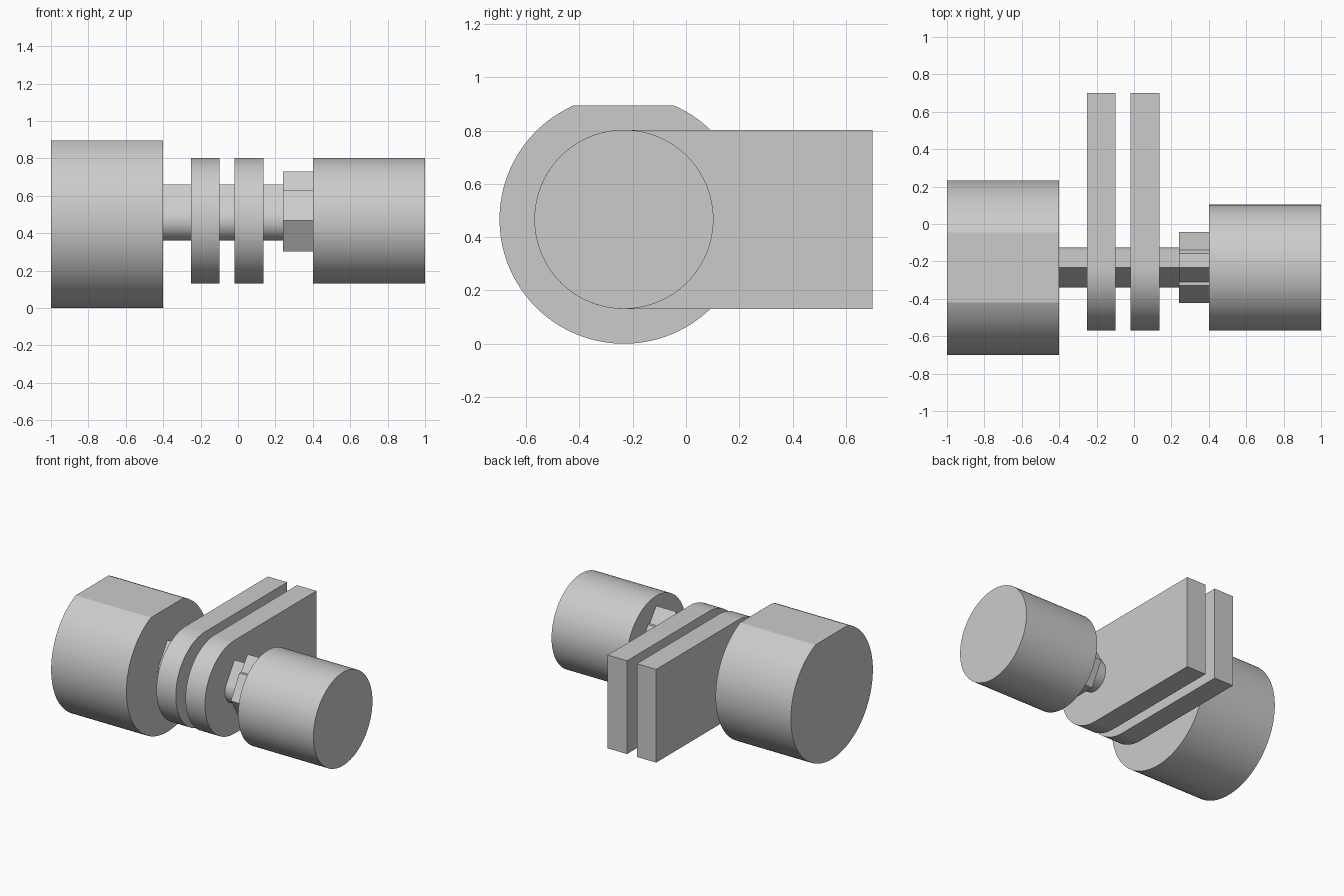
import bpy
import bmesh
from math import asin, cos, sin, pi, radians

if "Cube" in bpy.data.objects:
    bpy.data.objects.remove(bpy.data.objects["Cube"], do_unlink=True)

# Common axis of all round parts, running along x
AXIS_Y, AXIS_Z = -0.233, 0.467

grey = bpy.data.materials.new("plain grey")
grey.use_nodes = True
GREY = (0.6, 0.6, 0.6, 1)
grey.diffuse_color = GREY
grey.node_tree.nodes["Principled BSDF"].inputs["Base Color"].default_value = GREY


def arc(radius, start, end, steps=96):
    """Points about the axis, as (y, z) offsets."""
    angles = [start + (end - start) * i / steps for i in range(steps + 1)]
    return [(radius * cos(a), radius * sin(a)) for a in angles]


def teardrop(radius, peak):
    """Circle with straight tangents rising to a point."""
    tilt = asin(radius / peak)
    return arc(radius, pi - tilt, 2 * pi + tilt) + [(0, peak)]


def extrude(name, profile, x0, x1):
    """Solid with the given cross-section between two x positions."""
    bm = bmesh.new()
    verts = [bm.verts.new((x0, AXIS_Y + y, AXIS_Z + z)) for y, z in profile]
    base = bm.faces.new(verts)
    moved = bmesh.ops.extrude_face_region(bm, geom=[base], use_keep_orig=True)["geom"]
    bmesh.ops.translate(bm, vec=(x1 - x0, 0, 0),
                        verts=[v for v in moved if isinstance(v, bmesh.types.BMVert)])
    bmesh.ops.recalc_face_normals(bm, faces=bm.faces)
    mesh = bpy.data.meshes.new(name)
    bm.to_mesh(mesh)
    bm.free()
    mesh.materials.append(grey)
    obj = bpy.data.objects.new(name, mesh)
    bpy.context.collection.objects.link(obj)
    bpy.ops.object.select_all(action="DESELECT")
    obj.select_set(True)
    bpy.context.view_layer.objects.active = obj
    bpy.ops.object.shade_smooth_by_angle(angle=radians(20))


# Large drum with a flat cut along its top
cut = asin(0.428 / AXIS_Z)
extrude("large_drum", arc(AXIS_Z, pi - cut, 2 * pi + cut), -1, -0.4)

# Small drum
extrude("small_drum", arc(0.336, 0, 2 * pi)[:-1], 0.4, 1)

# Pair of round-nosed plates reaching backwards
plate = arc(0.336, pi / 2, 3 * pi / 2) + [(0.933, -0.336), (0.933, 0.336)]
extrude("right_plate", plate, -0.252, -0.098)
extrude("left_plate", plate, -0.02, 0.135)

# Teardrop shaft through the plates
extrude("shaft", teardrop(0.107, 0.195), -0.4, 0.24)

# Hexagonal nut with a ridge along its top
extrude("hex_nut", arc(0.19, 0, 2 * pi, 6)[:-1], 0.24, 0.4)
extrude("nut_ridge", teardrop(0.16, 0.264), 0.24, 0.4)
